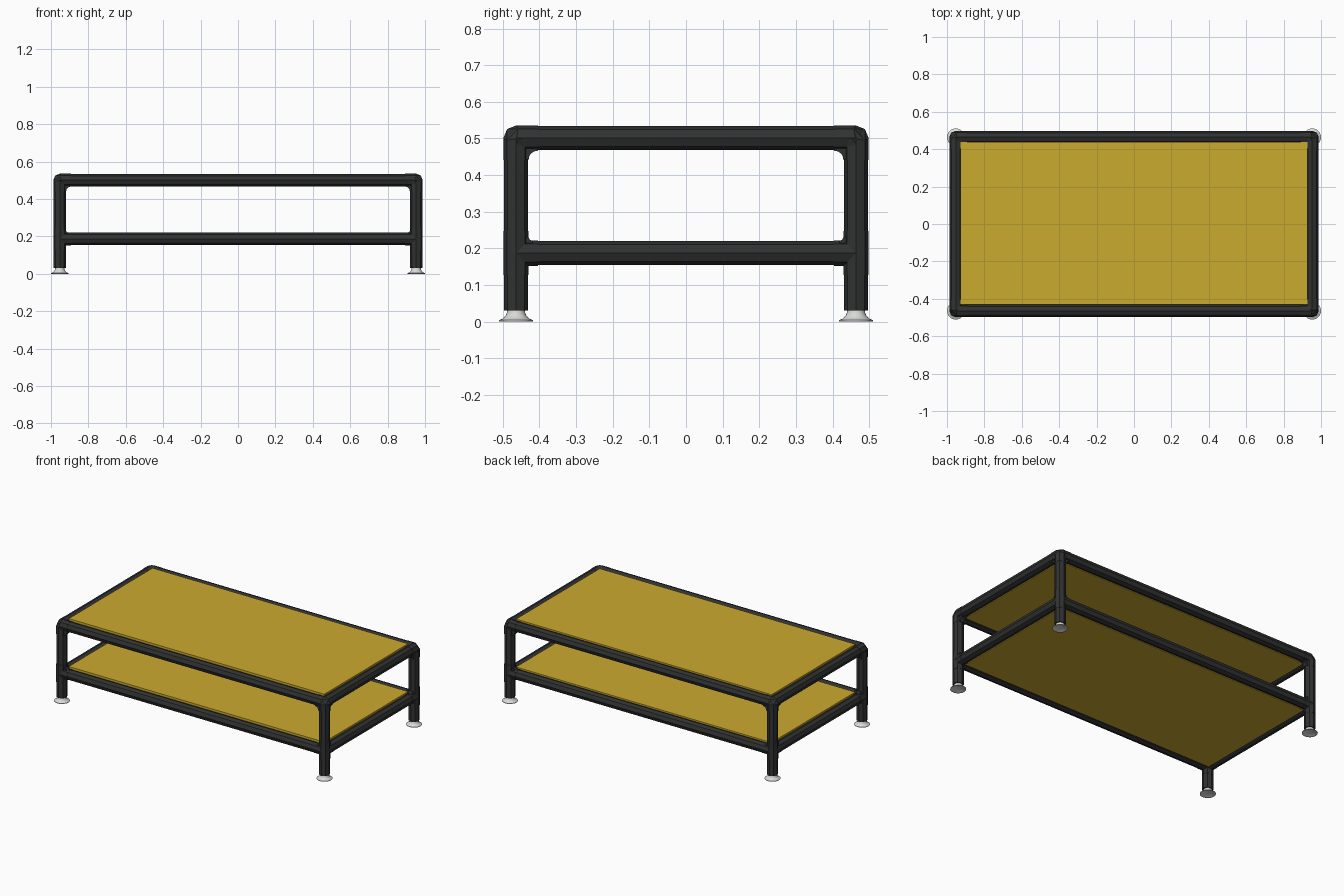
import bpy, bmesh, math
from mathutils import Vector

old = bpy.data.objects.get("Cube")
if old:
    bpy.data.objects.remove(old)

LEG_X, LEG_Y = 0.953, 0.464          # leg axes
LOW_Z, TOP_Z = 0.187, 0.501          # rail axes
TUBE, SLEEVE = 0.033, 0.0345         # radii
REACH = 0.06                         # connector arm length


def material(name, rgb, rough=0.6):
    m = bpy.data.materials.new(name)
    m.use_nodes = True
    m.diffuse_color = (*rgb, 1)
    bsdf = m.node_tree.nodes["Principled BSDF"]
    bsdf.inputs["Base Color"].default_value = (*rgb, 1)
    bsdf.inputs["Roughness"].default_value = rough
    return m


BLACK = material("black_tube", (0.03, 0.031, 0.031))
YELLOW = material("yellow_panel", (0.6, 0.405, 0.028))
SILVER = material("silver_foot", (0.7, 0.7, 0.69))


def finish(bm, name, mat, smooth=False):
    bmesh.ops.recalc_face_normals(bm, faces=bm.faces)
    mesh = bpy.data.meshes.new(name)
    bm.to_mesh(mesh)
    bm.free()
    mesh.materials.append(mat)
    for p in mesh.polygons:
        p.use_smooth = smooth
    ob = bpy.data.objects.new(name, mesh)
    bpy.context.collection.objects.link(ob)
    return ob


def sweep(bm, path, normal, radius, sides=8):
    """Octagonal tube along a planar path, with mitred bends."""
    pts, n = [Vector(p) for p in path], Vector(normal)
    rings = []
    for i, p in enumerate(pts):
        d0 = (p - pts[max(i - 1, 0)]).normalized()
        d1 = (pts[min(i + 1, len(pts) - 1)] - p).normalized()
        t = (d0 + d1).normalized()
        side = n.cross(t) / max(t.dot(d1), t.dot(d0))
        angles = [math.tau * k / sides for k in range(sides)]
        rings.append([bm.verts.new(p + radius * (math.cos(a) * n + math.sin(a) * side))
                      for a in angles])
    for a, b in zip(rings, rings[1:]):
        for k in range(sides):
            j = (k + 1) % sides
            bm.faces.new((a[k], a[j], b[j], b[k]))
    bm.faces.new(rings[0])
    bm.faces.new(rings[-1])


def bend(bm, c, u, v, cut=0.016):
    """Chamfered elbow joining the arms u and v at corner c."""
    sweep(bm, (c + u * REACH, c + u * cut, c + v * cut, c + v * REACH),
          u.cross(v), SLEEVE)


def web(bm, c, u, v, size, half=0.016):
    """Curved fillet filling the inside of two arms."""
    inner, n = SLEEVE - 0.004, u.cross(v) * half
    end = SLEEVE + size
    outline = [(0, 0), (end, 0), (end, inner)]
    for k in range(5):
        a = math.pi / 2 * k / 4
        outline.append((end - size * math.sin(a), end - size * math.cos(a)))
    outline = outline[:3] + outline[3:][::-1][::-1]
    outline[3:] = [(end - size * math.sin(math.pi / 2 * k / 4),
                    end - size * math.cos(math.pi / 2 * k / 4)) for k in range(5)]
    outline += [(inner, end), (0, end)]
    lo, hi = ([bm.verts.new(c + u * x + v * y + n * s) for x, y in outline]
              for s in (-1, 1))
    bm.faces.new(lo)
    bm.faces.new(hi)
    for k in range(len(lo)):
        j = (k + 1) % len(lo)
        bm.faces.new((lo[k], lo[j], hi[j], hi[k]))


def tube(name, a, b, normal):
    bm = bmesh.new()
    sweep(bm, (a, b), normal, TUBE)
    finish(bm, name, BLACK)


def foot(name, x, y):
    # Flared disc with a shallow hollow underneath
    profile = [(0, 0.008), (0.018, 0.008), (0.036, 0.003), (0.044, 0), (0.047, 0.001),
               (0.047, 0.004), (0.037, 0.008), (0.029, 0.015), (0.025, 0.024),
               (0.024, 0.034), (0, 0.034)]
    bm = bmesh.new()
    verts = [bm.verts.new((x + r, y, z)) for r, z in profile]
    edges = [bm.edges.new(e) for e in zip(verts, verts[1:])]
    bmesh.ops.spin(bm, geom=verts + edges, cent=(x, y, 0), axis=(0, 0, 1),
                   angle=math.tau, steps=24)
    bmesh.ops.remove_doubles(bm, verts=bm.verts, dist=0.0001)
    ob = finish(bm, name, SILVER, True)
    bpy.ops.object.select_all(action='DESELECT')
    ob.select_set(True)
    bpy.context.view_layer.objects.active = ob
    bpy.ops.object.shade_smooth_by_angle(angle=math.radians(40))


UP, DOWN = Vector((0, 0, 1)), Vector((0, 0, -1))

# Legs, feet and corner connectors
for sx, xname in ((-1, "right"), (1, "left")):
    for sy, yname in ((-1, "front"), (1, "back")):
        tag = f"{yname}_{xname}"
        x, y = sx * LEG_X, sy * LEG_Y
        inx, iny = Vector((-sx, 0, 0)), Vector((0, -sy, 0))
        tube(f"{tag}_leg", (x, y, 0.03), (x, y, TOP_Z - 0.03), (1, 0, 0))
        foot(f"{tag}_foot", x, y)

        bm = bmesh.new()
        c = Vector((x, y, TOP_Z))
        for u, v in ((inx, DOWN), (iny, DOWN), (inx, iny)):
            bend(bm, c, u, v)
            web(bm, c, u, v, 0.024)
        finish(bm, f"{tag}_top_elbow", BLACK)

        bm = bmesh.new()
        c = Vector((x, y, LOW_Z))
        sweep(bm, (c + DOWN * REACH, c + UP * REACH), (1, 0, 0), SLEEVE)
        for arm in (inx, iny):
            sweep(bm, (c, c + arm * REACH), UP, SLEEVE)
            web(bm, c, arm, UP, 0.01)
        web(bm, c, inx, iny, 0.02)
        finish(bm, f"{tag}_lower_joint", BLACK)

# Rails and panels of both shelves
for z, level in ((LOW_Z, "lower"), (TOP_Z, "top")):
    for s, yname, xname in ((-1, "front", "right"), (1, "back", "left")):
        y, x = s * LEG_Y, s * LEG_X
        ex, ey = LEG_X - 0.03, LEG_Y - 0.03
        tube(f"{level}_{yname}_rail", (-ex, y, z), (ex, y, z), UP)
        tube(f"{level}_{xname}_rail", (x, -ey, z), (x, ey, z), UP)
    bm = bmesh.new()
    bmesh.ops.create_cube(bm, size=1)
    low, high = z - 0.026, z + 0.032
    bmesh.ops.scale(bm, vec=(1.854, 0.868, high - low), verts=bm.verts)
    bmesh.ops.translate(bm, vec=(0, 0.004, (low + high) / 2), verts=bm.verts)
    finish(bm, f"{level}_shelf_panel", YELLOW)
